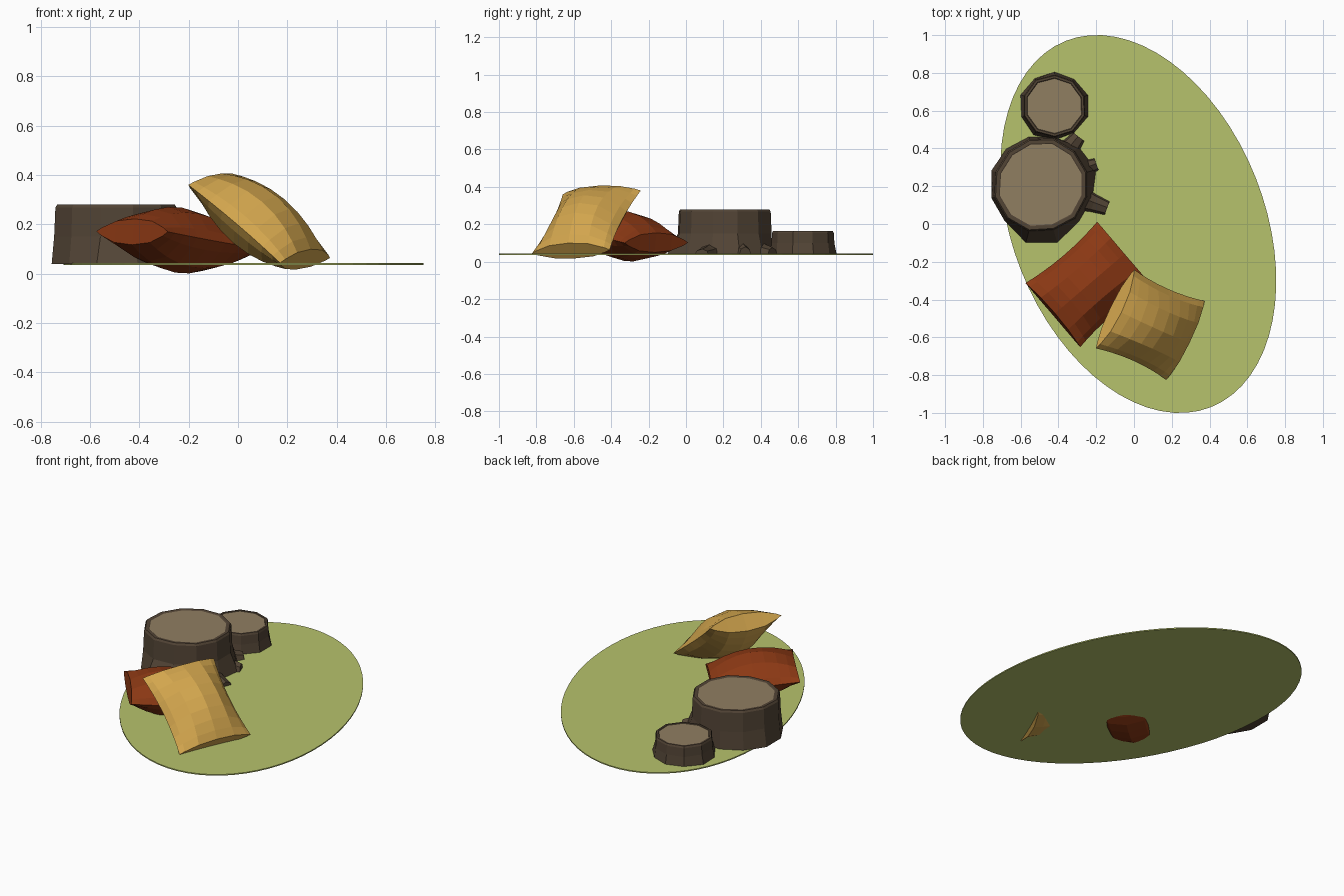
import bpy, bmesh, math, random
from mathutils import Vector, Matrix

if "Cube" in bpy.data.objects:
    bpy.data.objects.remove(bpy.data.objects["Cube"])

random.seed(4)


def material(name, rgb):
    m = bpy.data.materials.new(name)
    m.diffuse_color = (*rgb, 1)
    m.use_nodes = True
    m.node_tree.nodes["Principled BSDF"].inputs["Base Color"].default_value = m.diffuse_color
    return m


GREEN = material("green", (0.47, 0.54, 0.15))
RED = material("rust", (0.26, 0.04, 0.007))
YELLOW = material("mustard", (0.65, 0.38, 0.075))
BARK = material("bark", (0.085, 0.058, 0.036))
WOOD = material("cut_wood", (0.28, 0.21, 0.12))


def finish(name, bm, mats):
    bmesh.ops.recalc_face_normals(bm, faces=bm.faces[:])
    me = bpy.data.meshes.new(name)
    bm.to_mesh(me)
    bm.free()
    for m in mats:
        me.materials.append(m)
    ob = bpy.data.objects.new(name, me)
    bpy.context.collection.objects.link(ob)
    return ob


def rug():
    # thin oval disc, long axis turned away from y
    bm = bmesh.new()
    mat = (Matrix.Translation((0.023, 0, 0.039))
           @ Matrix.Rotation(math.radians(111.6), 4, 'Z')
           @ Matrix.Diagonal((1.043, 0.668, 1, 1)))
    bmesh.ops.create_cone(bm, cap_ends=True, segments=64, radius1=1, radius2=1,
                          depth=0.007, matrix=mat)
    finish("rug", bm, [GREEN])


def pillow(name, centre, u_dir, v_dir, half, thick, mat, nu=8, nv=6):
    # two bulging grids: pinched seams on the sides, lens-shaped flat ends
    u = Vector(u_dir).normalized()
    w = u.cross(Vector(v_dir)).normalized()
    v = w.cross(u)
    c = Vector(centre)
    end = 0.4
    bm = bmesh.new()
    grids = []
    for sign in (1, -1):
        grid = []
        for i in range(nu + 1):
            a = -math.cos(math.pi * i / nu) * 0.4 + (2 * i / nu - 1) * 0.6
            row = []
            for j in range(nv + 1):
                b = math.sin(math.pi * (j / nv - 0.5))
                h = thick * (end + (1 - end) * (1 - a * a)) * (1 - abs(b) ** 2.5)
                x = a * half[0] * (1 - 0.03 * (1 - b * b))
                y = b * half[1] * (1 - 0.09 * (1 - a * a))
                row.append(bm.verts.new(c + u * x + v * y + w * h * sign))
            grid.append(row)
        for i in range(nu):
            for j in range(nv):
                bm.faces.new((grid[i][j], grid[i + 1][j],
                              grid[i + 1][j + 1], grid[i][j + 1]))
        grids.append(grid)
    top, low = grids
    for i in (0, nu):
        for j in range(nv):
            bm.faces.new((top[i][j], top[i][j + 1], low[i][j + 1], low[i][j]))
    bmesh.ops.remove_doubles(bm, verts=bm.verts[:], dist=0.0005)
    finish(name, bm, [mat])


def stump(name, cx, cy, r, top, base, sides, knee):
    # bark rings from the flared foot to the bevelled rim, then the cut face
    z0 = 0.04
    turn = math.pi / sides
    wobble = [random.uniform(0.97, 1.03) for _ in range(sides)]
    levels = [(None, z0), (1.02, knee), (1.0, top - 0.012), (0.97, top),
              (0.9, top), (0.88, top - 0.003)]
    bm = bmesh.new()
    rings = []
    for k, z in levels:
        ring = []
        for s in range(sides):
            a = turn + 2 * math.pi * s / sides
            rad = base[s % len(base)] if k is None else r * k * wobble[s]
            ring.append(bm.verts.new((cx + rad * math.cos(a), cy + rad * math.sin(a), z)))
        rings.append(ring)
    for lo, hi in zip(rings, rings[1:]):
        for s in range(sides):
            t = (s + 1) % sides
            bm.faces.new((lo[s], lo[t], hi[t], hi[s]))
    bm.faces.new(rings[0][::-1])
    bm.faces.new(rings[-1]).material_index = 1
    finish(name, bm, [BARK, WOOD])


def root(name, cx, cy, angle, start, end, height, width):
    # short tapering root sloping down onto the rug
    a = math.radians(angle)
    d = Vector((math.cos(a), math.sin(a), 0))
    n = Vector((-d.y, d.x, 0))
    o = Vector((cx, cy, 0.04))
    bm = bmesh.new()
    rings = []
    for dist, h, wd in ((start, height, width), (0.45 * start + 0.55 * end, height * 0.6, width * 0.7),
                        (end, height * 0.4, width * 0.55)):
        prof = ((-1, 0), (-0.7, 0.7), (0.1, 1), (0.8, 0.6), (1, 0))
        rings.append([bm.verts.new(o + d * dist + n * p * wd + Vector((0, 0, q * h)))
                      for p, q in prof])
    for lo, hi in zip(rings, rings[1:]):
        for s in range(5):
            t = (s + 1) % 5
            bm.faces.new((lo[s], lo[t], hi[t], hi[s]))
    bm.faces.new(rings[0])
    bm.faces.new(rings[-1])
    finish(name, bm, [BARK])


rug()

# Tree stumps
BX, BY = -0.49, 0.21
stump("large_stump", BX, BY, 0.253, 0.28,
      [0.30, 0.28, 0.26, 0.26, 0.265, 0.275, 0.275, 0.275, 0.32, 0.32, 0.28, 0.28], 12, 0.15)
stump("small_stump", -0.42, 0.625, 0.168, 0.165,
      [0.185, 0.175, 0.18, 0.18, 0.19, 0.185, 0.19, 0.18, 0.175, 0.185], 10, 0.10)
for i, (ang, start, end, h, wd) in enumerate((
        (-20, 0.2, 0.37, 0.07, 0.07), (20, 0.2, 0.31, 0.10, 0.06),
        (52, 0.2, 0.32, 0.09, 0.07))):
    root(f"stump_root_{i + 1}", BX, BY, ang, start, end, h, wd)

# Pillows: one lying nearly flat, one leaning against it
pillow("flat_pillow", (-0.24, -0.32, 0.136), (0.38, 0.325, -0.07), (0.28, -0.345, 0),
       (0.252, 0.223), 0.133, RED)
pillow("leaning_pillow", (0.086, -0.533, 0.212), (0.37, -0.165, -0.315), (0.207, 0.41, 0.015),
       (0.258, 0.232), 0.13, YELLOW)
